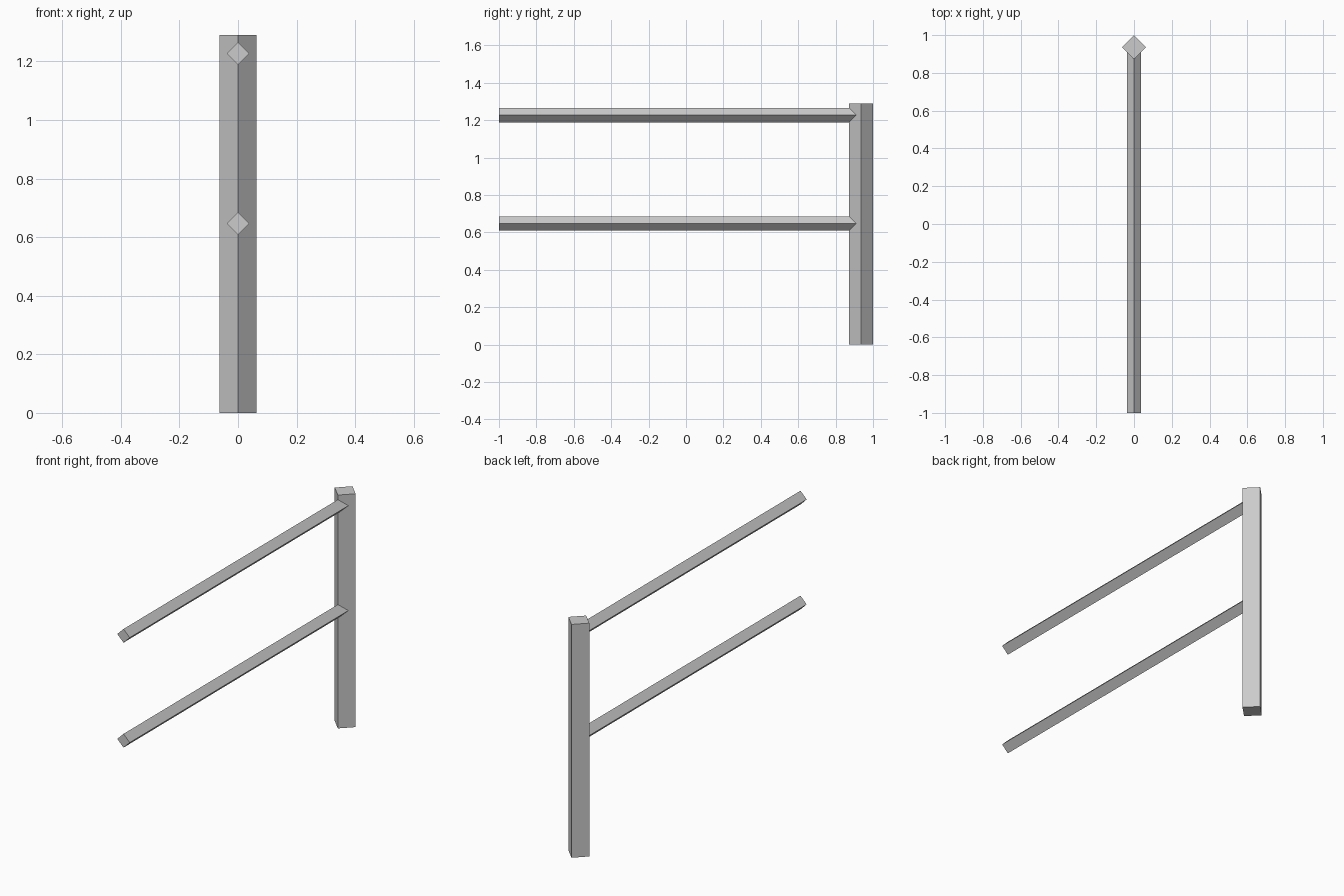
import bpy, bmesh
from mathutils import Vector

if "Cube" in bpy.data.objects:
    bpy.data.objects.remove(bpy.data.objects["Cube"])


def diamond_bar(name, start, end, u, v, r):
    """Square bar set on its corner: diamond section with half-diagonal r."""
    start, end, u, v = map(Vector, (start, end, u, v))
    bm = bmesh.new()
    ring = [bm.verts.new(start + d * r) for d in (u, v, -u, -v)]
    face = bm.faces.new(ring)
    ext = bmesh.ops.extrude_face_region(bm, geom=[face], use_keep_orig=True)
    moved = [g for g in ext["geom"] if isinstance(g, bmesh.types.BMVert)]
    bmesh.ops.translate(bm, verts=moved, vec=end - start)
    bmesh.ops.recalc_face_normals(bm, faces=bm.faces)
    mesh = bpy.data.meshes.new(name)
    bm.to_mesh(mesh)
    bm.free()
    obj = bpy.data.objects.new(name, mesh)
    bpy.context.collection.objects.link(obj)
    return obj


X, Y, Z = (1, 0, 0), (0, 1, 0), (0, 0, 1)
POST_R, RAIL_R, HEIGHT = 0.064, 0.038, 1.29
post_y = 1 - POST_R

# Upright post
diamond_bar("fence_post", (0, post_y, 0), (0, post_y, HEIGHT), X, Y, POST_R)

# Two horizontal rails, ending inside the post
for name, z in (("lower_rail", 0.647), ("upper_rail", 1.227)):
    diamond_bar(name, (0, -1, z), (0, post_y, z), X, Z, RAIL_R)
